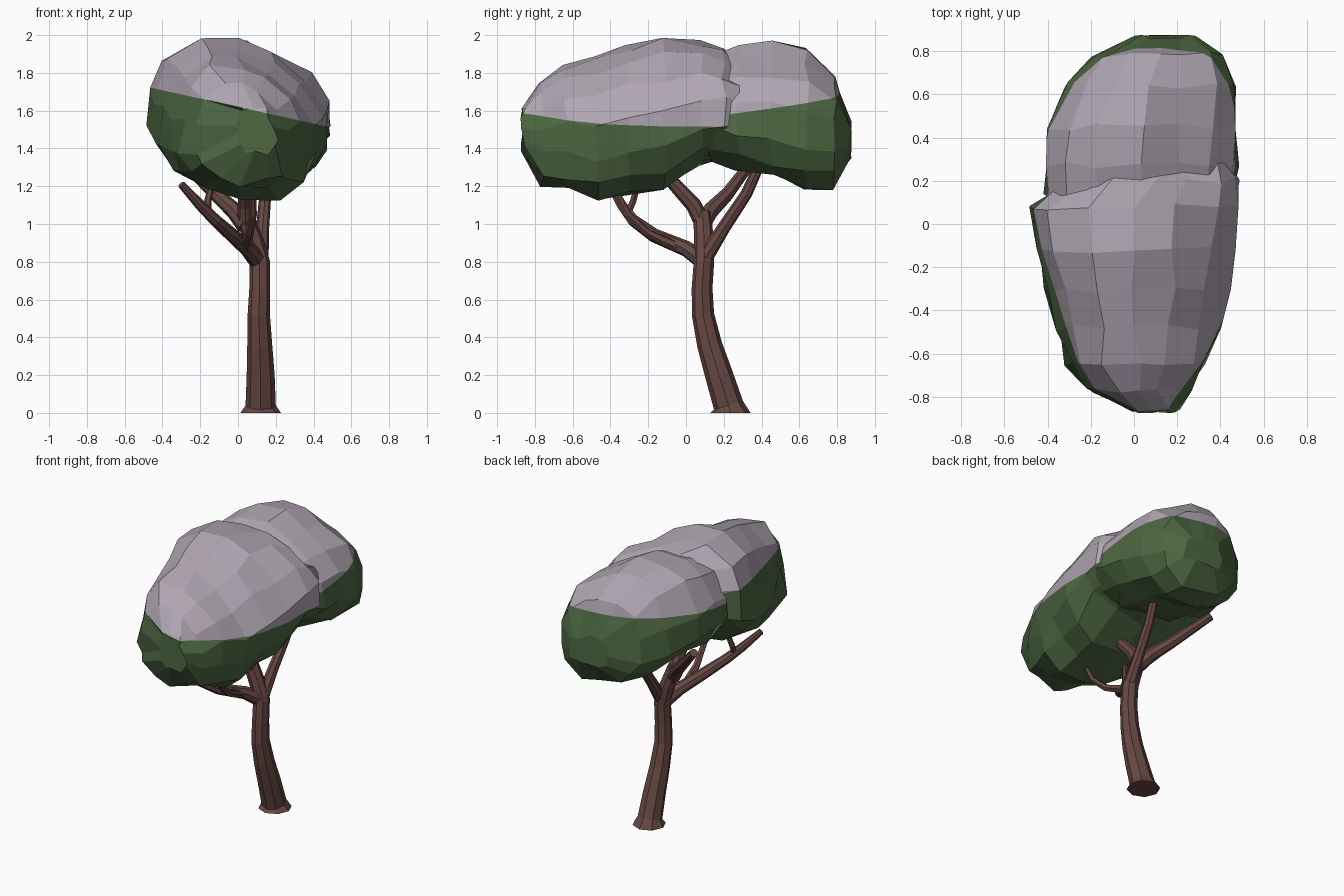
import bpy, bmesh, math, random
from mathutils import Vector

if "Cube" in bpy.data.objects:
    bpy.data.objects.remove(bpy.data.objects["Cube"])

random.seed(4)


def material(name, rgb):
    m = bpy.data.materials.new(name)
    m.diffuse_color = (*rgb, 1)
    m.use_nodes = True
    m.node_tree.nodes["Principled BSDF"].inputs["Base Color"].default_value = m.diffuse_color
    return m


bark = material("bark", (0.135, 0.065, 0.055))
leaf = material("leaves", (0.075, 0.14, 0.055))
snow = material("snow", (0.43, 0.38, 0.44))


def finish(bm, name, mats):
    bmesh.ops.recalc_face_normals(bm, faces=bm.faces)
    me = bpy.data.meshes.new(name)
    bm.to_mesh(me)
    bm.free()
    for m in mats:
        me.materials.append(m)
    ob = bpy.data.objects.new(name, me)
    bpy.context.collection.objects.link(ob)
    return ob


def skin(bm, rings):
    """Bridge successive vertex rings with quads and cap both ends."""
    for a, b in zip(rings, rings[1:]):
        n = len(a)
        for i in range(n):
            bm.faces.new((a[i], a[(i + 1) % n], b[(i + 1) % n], b[i]))
    bm.faces.new(rings[0])
    bm.faces.new(rings[-1])


def limb(name, path, sides=8):
    """Tapered tube through (x, y, z, radius) points."""
    bm = bmesh.new()
    pts = [Vector(p[:3]) for p in path]
    rings = []
    for i, p in enumerate(pts):
        d = (pts[min(i + 1, len(pts) - 1)] - pts[max(i - 1, 0)]).normalized()
        if p.z < 0.01:
            d = Vector((0, 0, 1))
        u = Vector((0, 1, 0)).cross(d).normalized()
        v = d.cross(u)
        rings.append([bm.verts.new(p + path[i][3] * (u * math.cos(t) + v * math.sin(t)))
                      for t in (math.tau * k / sides for k in range(sides))])
    skin(bm, rings)
    return finish(bm, name, [bark])


def crown(name, stations, line, pivot, top_lean, low_lean, right_pow, sides=14, jitter=0.022):
    """Faceted leaf mass lofted along y from (y, x0, x1, z0, z1), widest below the
    middle, leaning down towards +x; snow lies above a tilted plane."""
    bm = bmesh.new()
    rings = []
    for y, x0, x1, z0, z1 in stations:
        ring = []
        zc = z0 + 0.4 * (z1 - z0)
        for k in range(sides):
            t = math.tau * (k + 0.5) / sides
            c, s = math.cos(t), math.sin(t)
            up = s > 0
            power = (right_pow if c > 0 else 0.95) if up else 0.85
            x = (x0 + x1) / 2 + (x1 - x0) / 2 * math.copysign(abs(c) ** power, c)
            z = zc + ((z1 - zc) if up else (zc - z0)) * math.copysign(abs(s) ** 0.88, s)
            z -= abs(s) * (top_lean if up else low_lean) * (x - pivot)
            j = [random.uniform(-jitter, jitter) for _ in range(3)]
            ring.append(bm.verts.new((x + j[0], y + j[1] * 0.8, z + j[2])))
        rings.append(ring)
    skin(bm, rings)
    co, no = Vector(line[0]), Vector(line[1]).normalized()
    bmesh.ops.bisect_plane(bm, geom=bm.verts[:] + bm.edges[:] + bm.faces[:],
                           plane_co=co, plane_no=no)
    for f in bm.faces:
        f.material_index = int((f.calc_center_median() - co).dot(no) > 0)
    return finish(bm, name, [leaf, snow])


# Trunk with flared foot, leaning towards the front
limb("trunk", [(0.12, 0.235, 0, 0.107), (0.12, 0.225, 0.04, 0.08), (0.12, 0.175, 0.2, 0.074),
               (0.115, 0.125, 0.36, 0.066), (0.11, 0.09, 0.52, 0.059), (0.115, 0.085, 0.66, 0.055),
               (0.115, 0.095, 0.8, 0.054), (0.08, 0.095, 0.92, 0.052), (0.03, 0.085, 1.06, 0.047)])

# Main branches
limb("front_left_branch", [(0.11, 0.1, 0.8, 0.05), (0.05, 0.0, 0.87, 0.042), (-0.03, -0.17, 0.94, 0.037),
                           (-0.12, -0.28, 1.02, 0.032), (-0.2, -0.34, 1.1, 0.028), (-0.3, -0.4, 1.21, 0.02)])
limb("back_left_branch", [(0.04, 0.08, 0.99, 0.048), (-0.02, 0.13, 1.07, 0.045),
                          (-0.12, 0.22, 1.16, 0.037), (-0.32, 0.37, 1.36, 0.027)])
limb("front_branch", [(0.04, 0.09, 1.0, 0.045), (0.04, 0.04, 1.1, 0.042),
                      (0.04, -0.07, 1.22, 0.036), (0.03, -0.16, 1.32, 0.03)])
limb("back_branch", [(0.12, 0.1, 0.82, 0.042), (0.13, 0.2, 0.98, 0.035),
                     (0.145, 0.32, 1.16, 0.031), (0.16, 0.41, 1.36, 0.027)])

# Twigs
limb("left_twig", [(-0.16, -0.31, 1.05, 0.02), (-0.16, -0.28, 1.12, 0.019), (-0.13, -0.24, 1.26, 0.015)], 6)
limb("front_twig", [(0.04, -0.05, 0.88, 0.03), (0.06, -0.2, 0.95, 0.023),
                    (0.08, -0.31, 1.05, 0.02), (0.08, -0.39, 1.2, 0.015)], 6)

# Foliage masses with their snow caps
crown("front_foliage", [
    (-0.86, -0.02, 0.2, 1.38, 1.64), (-0.77, -0.22, 0.27, 1.22, 1.76), (-0.64, -0.31, 0.34, 1.19, 1.84),
    (-0.48, -0.37, 0.4, 1.14, 1.88), (-0.31, -0.42, 0.44, 1.17, 1.94), (-0.12, -0.46, 0.47, 1.2, 1.97),
    (0.08, -0.49, 0.49, 1.33, 1.96), (0.2, -0.32, 0.48, 1.38, 1.92), (0.32, -0.1, 0.42, 1.45, 1.82)],
    ((0, 0, 1.62), (0.22, 0.0, 1)), 0.0, 0.2, 0.13, 1.1)
crown("back_foliage", [
    (0.02, -0.25, 0.3, 1.46, 1.78), (0.13, -0.41, 0.45, 1.36, 1.9), (0.27, -0.43, 0.48, 1.31, 1.95),
    (0.45, -0.4, 0.49, 1.26, 1.97), (0.64, -0.31, 0.47, 1.2, 1.96), (0.78, -0.19, 0.43, 1.21, 1.83),
    (0.86, 0.0, 0.31, 1.36, 1.58)],
    ((0, 0.1, 1.6), (0.08, -0.14, 1)), -0.02, 0.26, 0.13, 1.15)
